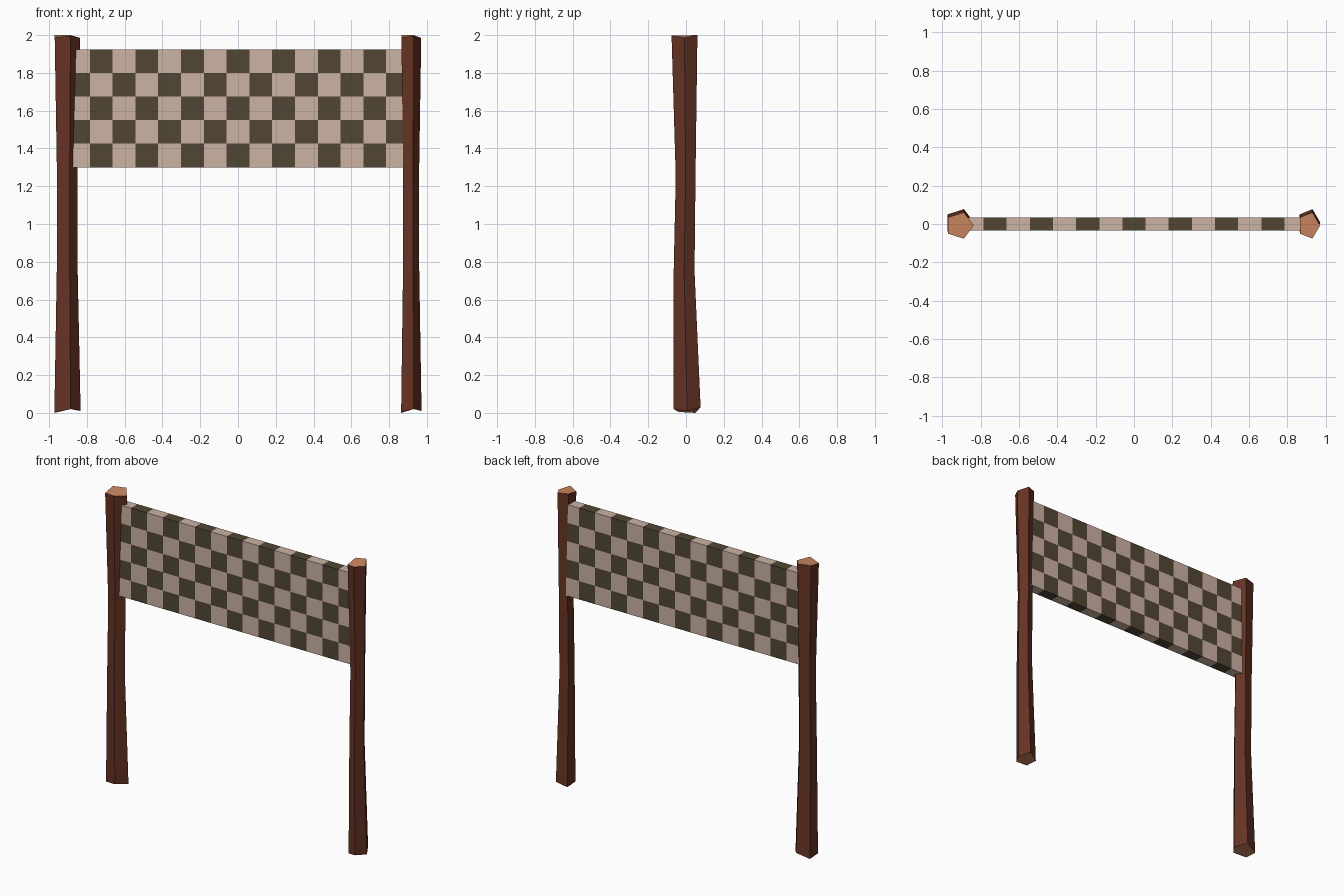
import bpy, bmesh, math

if "Cube" in bpy.data.objects:
    bpy.data.objects.remove(bpy.data.objects["Cube"])


def material(name, srgb):
    lin = [c / 12.92 if c <= 0.04045 else ((c + 0.055) / 1.055) ** 2.4 for c in srgb]
    m = bpy.data.materials.new(name)
    m.diffuse_color = (*lin, 1)
    m.use_nodes = True
    m.node_tree.nodes["Principled BSDF"].inputs["Base Color"].default_value = m.diffuse_color
    return m


WOOD = material("dark wood", (0.40, 0.20, 0.14))
CUT = material("cut wood", (0.80, 0.53, 0.38))
LIGHT = material("pale cloth", (0.80, 0.70, 0.64))
DARK = material("dark cloth", (0.32, 0.275, 0.20))


def finish(bm, name, mats):
    bmesh.ops.recalc_face_normals(bm, faces=bm.faces)
    me = bpy.data.meshes.new(name)
    bm.to_mesh(me)
    bm.free()
    for m in mats:
        me.materials.append(m)
    bpy.context.collection.objects.link(bpy.data.objects.new(name, me))


# Post levels: z, width scale, y radius, y offset
LEVELS = [(0.0, 1.03, 0.075, 0.006), (0.75, 0.82, 0.058, -0.010),
          (1.25, 0.80, 0.055, -0.002), (2.0, 1.0, 0.072, -0.008)]
# Uneven sawn ends, starting at the inner/outer tip and going anticlockwise
BOTTOM_DZ = (0.010, 0.030, 0.0, 0.005, 0.020)
TOP_DZ = (-0.015, 0.0, 0.0, -0.015, -0.003)


def post(name, cx, rx):
    """Five-sided waisted post with sawn ends"""
    bm = bmesh.new()
    rings = []
    for i, (z, sx, ry, oy) in enumerate(LEVELS):
        ring = []
        for k in range(5):
            a = math.tau * k / 5
            dz = BOTTOM_DZ[k] if i == 0 else TOP_DZ[k] if i == 3 else 0
            ring.append(bm.verts.new((cx + rx * sx * math.cos(a),
                                      oy + ry * math.sin(a), z + dz)))
        rings.append(ring)
    for lo, hi in zip(rings, rings[1:]):
        for k in range(5):
            n = (k + 1) % 5
            bm.faces.new((lo[k], lo[n], hi[n], hi[k]))
    for ring in (rings[0], rings[-1]):
        bm.faces.new(ring).material_index = 1
    finish(bm, name, [WOOD, CUT])


post("left_post", -0.91, 0.0746)
post("right_post", 0.912, 0.058)

# Chequered banner: a thin box cut into 15 columns and 5 rows
COLS, ROWS, W = 15, 5, 0.1207
Z0, Z1, T = 1.30, 1.925, 0.035
H = (Z1 - Z0) / ROWS
bm = bmesh.new()
bmesh.ops.create_cube(bm, size=1)
for v in bm.verts:
    v.co = (v.co.x * COLS * W, v.co.y * 2 * T, (Z0 + Z1) / 2 + v.co.z * (Z1 - Z0))


def cut(co, no):
    bmesh.ops.bisect_plane(bm, geom=bm.verts[:] + bm.edges[:] + bm.faces[:],
                           plane_co=co, plane_no=no)


for i in range(1, COLS):
    cut(((i - COLS / 2) * W, 0, 0), (1, 0, 0))
for j in range(1, ROWS):
    cut((0, 0, Z0 + j * H), (0, 0, 1))
for f in bm.faces:
    c = f.calc_center_median()
    col = min(COLS - 1, max(0, int(c.x / W + COLS / 2)))
    row = min(ROWS - 1, max(0, int((c.z - Z0) / H)))
    f.material_index = (col + row) % 2  # centre column is dark in the end rows
finish(bm, "chequered_banner", [LIGHT, DARK])
